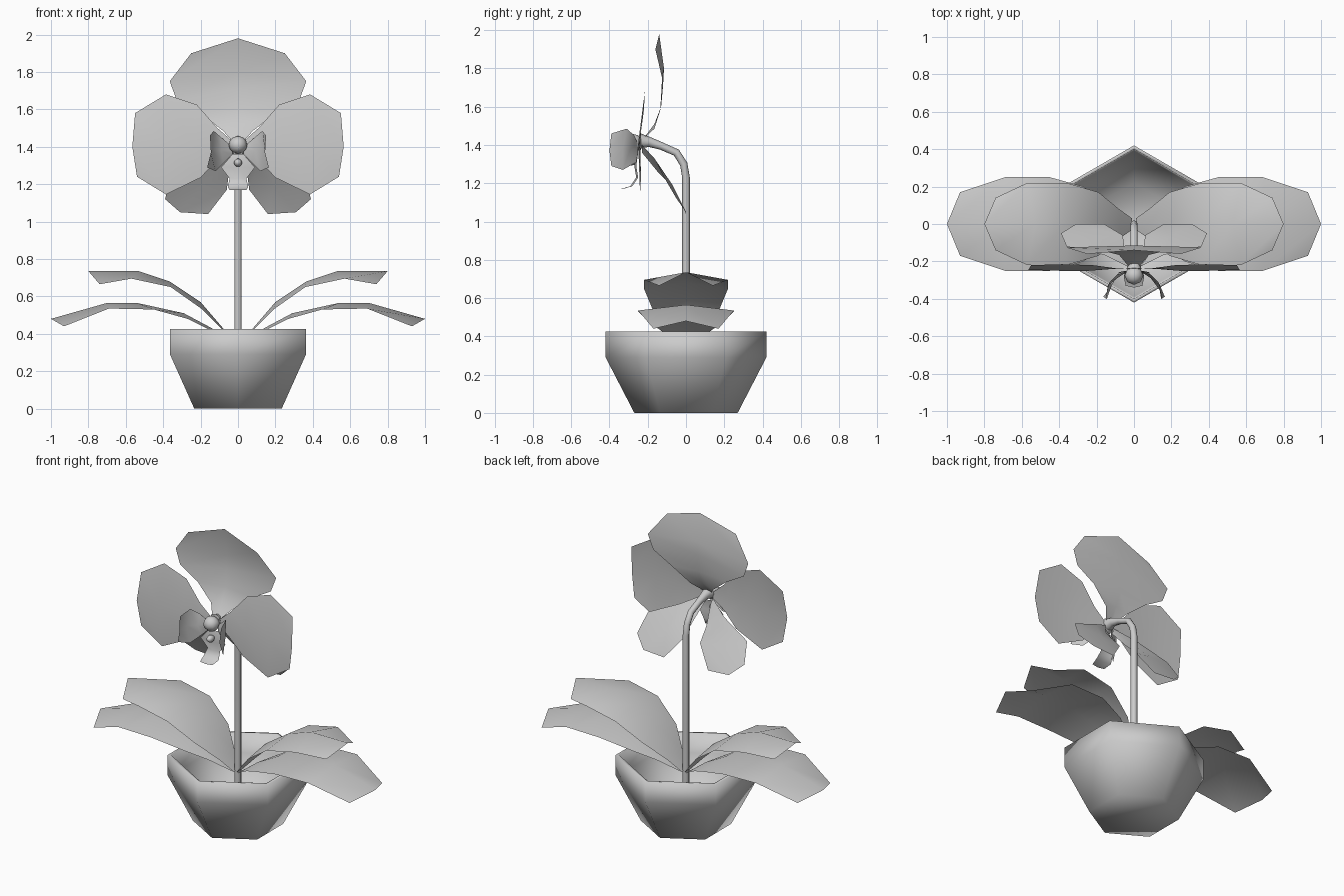
import bpy
from math import sin, cos, pi

if "Cube" in bpy.data.objects:
    bpy.data.objects.remove(bpy.data.objects["Cube"])


def mesh_object(name, verts, faces):
    me = bpy.data.meshes.new(name)
    me.from_pydata(verts, [], faces)
    me.update()
    for p in me.polygons:
        p.use_smooth = True
    ob = bpy.data.objects.new(name, me)
    bpy.context.collection.objects.link(ob)
    return ob


def blade(name, rows, side=1):
    """Petal or leaf: rows of three points (edge, middle, edge); side=-1 mirrors in x."""
    verts = [(x * side, y, z) for row in rows for x, y, z in row]
    faces = []
    for r in range(len(rows) - 1):
        for c in range(2):
            a = r * 3 + c
            f = (a, a + 1, a + 4, a + 3)
            faces.append(f if side > 0 else f[::-1])
    return mesh_object(name, verts, faces)


def lathe(name, profile, sides):
    verts, faces = [], []
    for r, z in profile:
        for i in range(sides):
            a = pi / 2 + 2 * pi * i / sides
            verts.append((r * cos(a), r * sin(a), z))
    for k in range(len(profile) - 1):
        for i in range(sides):
            j = (i + 1) % sides
            faces.append((k * sides + i, k * sides + j,
                          (k + 1) * sides + j, (k + 1) * sides + i))
    faces.append(tuple(range(sides))[::-1])
    faces.append(tuple((len(profile) - 1) * sides + i for i in range(sides)))
    return mesh_object(name, verts, faces)


def ball(name, loc, scale):
    bpy.ops.mesh.primitive_uv_sphere_add(segments=8, ring_count=6, location=loc)
    ob = bpy.context.object
    ob.name = name
    ob.scale = scale
    bpy.ops.object.shade_smooth()


def tube(name, points, depth):
    """Round tube through (x, y, z, radius factor) points."""
    cu = bpy.data.curves.new(name, 'CURVE')
    cu.dimensions = '3D'
    cu.bevel_depth = depth
    cu.bevel_resolution = 2
    cu.use_fill_caps = True
    sp = cu.splines.new('POLY')
    sp.points.add(len(points) - 1)
    for p, (x, y, z, r) in zip(sp.points, points):
        p.co = (x, y, z, 1)
        p.radius = r
    ob = bpy.data.objects.new(name, cu)
    bpy.context.collection.objects.link(ob)
    bpy.ops.object.select_all(action='DESELECT')
    ob.select_set(True)
    bpy.context.view_layer.objects.active = ob
    bpy.ops.object.convert(target='MESH')
    bpy.ops.object.shade_smooth()


# Six-sided pot with thin open wall
lathe("pot", [(.27, 0), (.42, .29), (.42, .425), (.40, .425), (.39, .30), (.22, .05)], 6)

# Flower stem bending to the front
tube("stem", [(0, 0, .05, 1), (0, 0, .6, 1), (0, 0, 1.23, 1), (0, -.012, 1.30, 1),
              (0, -.05, 1.36, 1), (0, -.13, 1.395, 1), (0, -.19, 1.415, 1.3),
              (0, -.24, 1.42, 2)], .02)

# Leaves: (middle x, middle z, edge x, edge half width, edge z)
lower_leaf = [(.02, .34, .02, .03, .34), (.14, .43, .14, .11, .415), (.29, .51, .27, .2, .48),
              (.54, .565, .45, .25, .53), (.70, .565, .69, .25, .535), (1.0, .48, .93, .17, .44)]
upper_leaf = [(.01, .34, .01, .03, .34), (.08, .43, .08, .08, .42), (.20, .57, .19, .17, .53),
              (.365, .68, .36, .22, .65), (.53, .735, .57, .22, .695), (.80, .735, .74, .14, .665)]
for tag, leaf in (("lower", lower_leaf), ("upper", upper_leaf)):
    rows = [((ex, -w, ez), (mx, 0, mz), (ex, w, ez)) for mx, mz, ex, w, ez in leaf]
    for side, word in ((1, "right"), (-1, "left")):
        blade(f"{tag}_leaf_{word}", rows, side)

# Top sepal: (middle y, middle z, edge half width, edge y, edge z)
top = [(-.225, 1.43, .03, -.225, 1.43), (-.165, 1.51, .08, -.165, 1.485),
       (-.13, 1.60, .20, -.135, 1.58), (-.12, 1.71, .33, -.13, 1.655),
       (-.115, 1.80, .365, -.125, 1.75), (-.14, 1.98, .25, -.16, 1.90)]
blade("top_sepal", [((-w, ey, ez), (0, my, mz), (w, ey, ez)) for my, mz, w, ey, ez in top])

# Mirrored flower parts
petal = [((.03, -.235, 1.43), (.03, -.235, 1.41), (.03, -.235, 1.39)),
         ((.11, -.235, 1.50), (.12, -.24, 1.42), (.11, -.24, 1.33)),
         ((.22, -.22, 1.625), (.24, -.25, 1.41), (.20, -.235, 1.235)),
         ((.385, -.215, 1.68), (.40, -.25, 1.41), (.385, -.24, 1.145)),
         ((.55, -.22, 1.58), (.565, -.245, 1.40), (.54, -.235, 1.24))]
sepal = [((.03, -.23, 1.40), (.03, -.23, 1.38), (.02, -.23, 1.36)),
         ((.16, -.165, 1.33), (.10, -.14, 1.28), (.05, -.14, 1.25)),
         ((.36, -.12, 1.24), (.19, -.07, 1.19), (.06, -.06, 1.17)),
         ((.39, -.05, 1.12), (.31, 0, 1.05), (.16, 0, 1.04))]
lobe = [((.03, -.25, 1.40), (.03, -.25, 1.38), (.03, -.25, 1.36)),
        ((.09, -.27, 1.45), (.09, -.29, 1.38), (.08, -.26, 1.31)),
        ((.13, -.31, 1.485), (.14, -.33, 1.38), (.12, -.33, 1.27)),
        ((.15, -.39, 1.46), (.145, -.40, 1.37), (.165, -.39, 1.29))]
for side, word in ((1, "right"), (-1, "left")):
    blade(f"side_petal_{word}", petal, side)
    blade(f"lower_sepal_{word}", sepal, side)
    blade(f"lip_side_lobe_{word}", lobe, side)

# Lip tongue: (y, z, half width)
tongue = [(-.25, 1.36, .03), (-.26, 1.29, .09), (-.25, 1.23, .045),
          (-.28, 1.185, .055), (-.33, 1.17, .045)]
blade("lip_tongue", [((-w, y, z), (0, y - .01, z), (w, y, z)) for y, z, w in tongue])

# Column in the flower's centre and the small callus below it
ball("column", (0, -.275, 1.41), (.05, .05, .047))
ball("callus", (0, -.285, 1.315), (.022, .03, .022))
